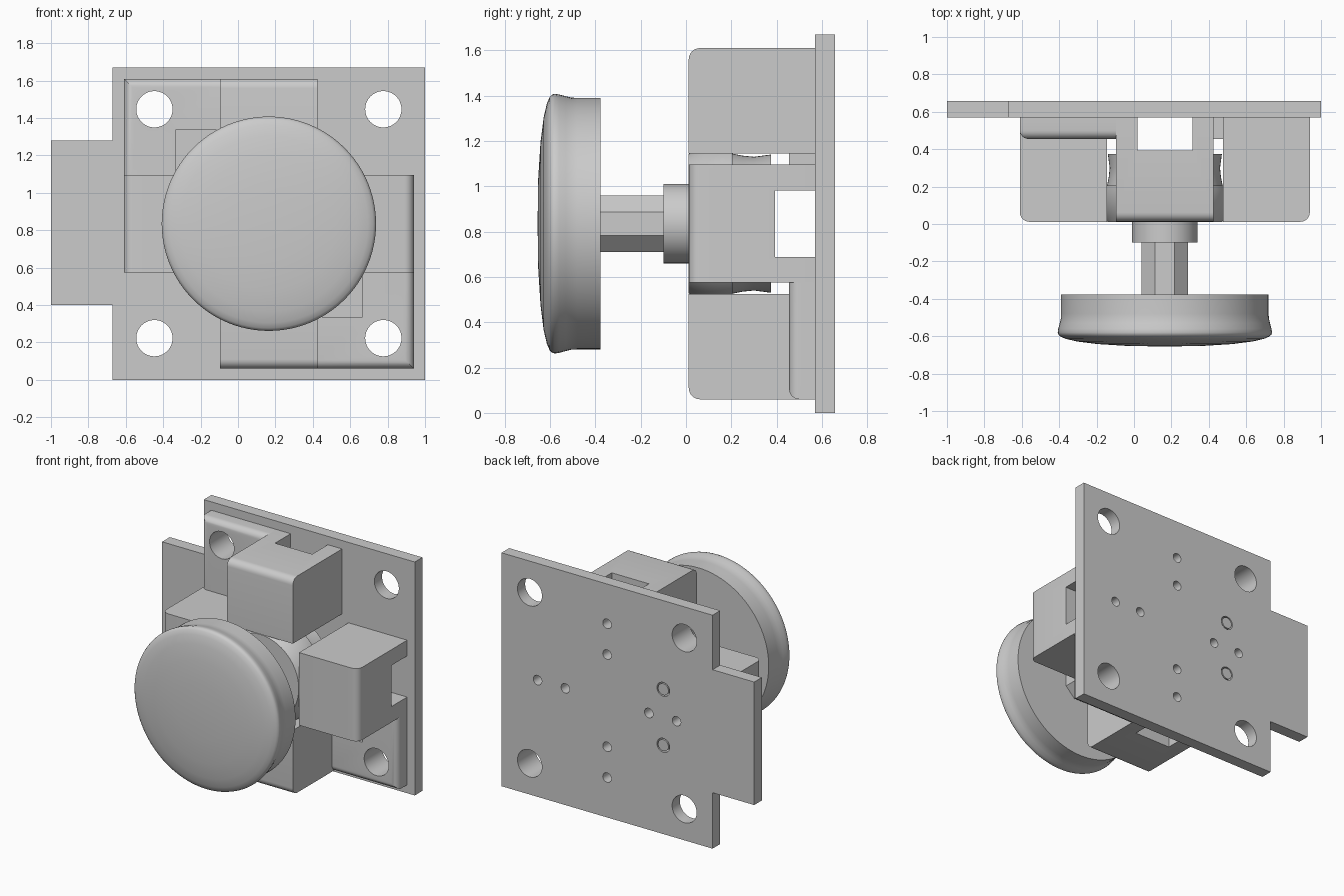
import bpy, bmesh, math
from mathutils import Vector, Matrix

if "Cube" in bpy.data.objects:
    bpy.data.objects.remove(bpy.data.objects["Cube"])

CX, CZ = 0.165, 0.835          # stick axis


def finish(name, bm, angle=30, loc=(CX, 0, CZ), turn=0):
    bmesh.ops.remove_doubles(bm, verts=bm.verts, dist=1e-5)
    bmesh.ops.recalc_face_normals(bm, faces=bm.faces)
    bmesh.ops.transform(bm, matrix=Matrix.Translation(loc) @ Matrix.Rotation(turn, 4, 'Y'), verts=bm.verts)
    me = bpy.data.meshes.new(name)
    bm.to_mesh(me)
    bm.free()
    ob = bpy.data.objects.new(name, me)
    bpy.context.collection.objects.link(ob)
    smooth(ob, angle)
    return ob


def smooth(ob, angle=30):
    bpy.ops.object.select_all(action='DESELECT')
    ob.select_set(True)
    bpy.context.view_layer.objects.active = ob
    bpy.ops.object.shade_smooth_by_angle(angle=math.radians(angle))


def prism(points, direction):
    bm = bmesh.new()
    face = bm.faces.new([bm.verts.new(p) for p in points])
    new = bmesh.ops.extrude_face_region(bm, geom=[face])['geom']
    bmesh.ops.translate(bm, vec=direction, verts=[v for v in new if isinstance(v, bmesh.types.BMVert)])
    return bm


def round_edges(bm, test, size):
    edges = [e for e in bm.edges if test(e.verts[0].co, e.verts[1].co)]
    bmesh.ops.bevel(bm, geom=edges, offset=size, segments=6, profile=0.5, affect='EDGES')


def lathe(profile, steps=64, bm=None, at=(0, 0)):
    bm = bm or bmesh.new()
    vs = [bm.verts.new((at[0] + r, y, at[1])) for r, y in profile]
    es = [bm.edges.new(p) for p in zip(vs, vs[1:])]
    bmesh.ops.spin(bm, geom=vs + es, cent=(at[0], 0, at[1]), axis=(0, 1, 0),
                   angle=2 * math.pi, steps=steps)
    return bm


def rod(r, y0, y1):
    return [(0, y0), (r, y0), (r, y1), (0, y1)]


def cut(ob, cutter):
    mod = ob.modifiers.new("holes", 'BOOLEAN')
    mod.operation, mod.solver, mod.object = 'DIFFERENCE', 'EXACT', cutter
    bpy.context.view_layer.objects.active = ob
    bpy.ops.object.modifier_apply(modifier=mod.name)
    smooth(ob)


def close(a, b):
    return abs(a - b) < 1e-4


# hole cutters
screw_bm, pin_bm = bmesh.new(), bmesh.new()
for sx in (-1, 1):
    for sz in (-1, 1):
        lathe(rod(0.097, 0.3, 0.8), 48, screw_bm, (sx * 0.612, sz * 0.612))
for d in (-0.55, -0.33, 0.33, 0.55):
    for at in ((d, 0), (0, d)):
        lathe(rod(0.034, 0.5, 0.8), 24, pin_bm, at)
for dz in (-0.2, 0.2):
    lathe(rod(0.05, 0.5, 0.8), 24, pin_bm, (-0.445, dz))
screw_cutter = finish("screw_hole_cutter", screw_bm)
pin_cutter = finish("pin_hole_cutter", pin_bm)

# circuit board with side tab
outline = [(-1, 0.4), (-0.67, 0.4), (-0.67, 0), (1, 0), (1, 1.67),
           (-0.67, 1.67), (-0.67, 1.28), (-1, 1.28)]
board = finish("board", prism([(x, 0.57, z) for x, z in outline], (0, 0.087, 0)), loc=(0, 0, 0))
cut(board, screw_cutter)
cut(board, pin_cutter)

# locating pegs in the board
for i, dz in enumerate((-0.2, 0.2)):
    finish(f"locating_peg_{i}", lathe(rod(0.041, 0.55, 0.657), 24), loc=(CX - 0.445, 0, CZ + dz))

# four housing arms with a channel against the board
section = [(-0.26, 0.012), (0.26, 0.012), (0.26, 0.57), (0.147, 0.57), (0.147, 0.393),
           (-0.147, 0.393), (-0.147, 0.57), (-0.26, 0.57)]
for k in range(4):
    bm = prism([(x, y, 0.31) for x, y in section], (0, 0, 0.465))
    round_edges(bm, lambda a, b: close(a.y, 0.012) and close(b.y, 0.012)
                and close(a.z, 0.775) and close(b.z, 0.775), 0.05)
    finish(f"housing_arm_{k}", bm, turn=k * math.pi / 2)

# two corner flanges
corner = [(-0.775, 0.26), (-0.5, 0.26), (-0.5, 0.5), (-0.26, 0.5), (-0.26, 0.775), (-0.775, 0.775)]
for k in range(2):
    bm = prism([(x, 0.455, z) for x, z in corner], (0, 0.115, 0))
    round_edges(bm, lambda a, b: close(a.y, 0.455) and close(b.y, 0.455)
                and (close(a.x, -0.775) and close(b.x, -0.775)
                     or close(a.z, 0.775) and close(b.z, 0.775)), 0.045)
    cut(finish(f"corner_flange_{k}", bm, turn=k * math.pi), screw_cutter)

# pivot dome and its core
dome = [(0, 0.012)]
for i in range(9):
    y = 0.012 + 0.193 * i / 8
    dome.append((math.sqrt(0.363 ** 2 - (0.205 - y) ** 2), y))
finish("pivot_dome", lathe(dome + [(0, 0.205)]))
finish("pivot_core", lathe([(0, 0.2), (0.31, 0.2), (0.3, 0.25), (0.295, 0.3), (0.305, 0.375), (0, 0.375)]))

# stick collar and octagonal shaft
finish("stick_collar", lathe(rod(0.175, -0.1, 0.02)))
finish("stick_shaft", lathe(rod(0.125 / math.cos(math.pi / 8), -0.4, -0.08), 8), turn=math.pi / 8)

# thumb cap
cap = [(0, -0.655), (0.2, -0.652), (0.36, -0.642), (0.47, -0.628), (0.53, -0.614), (0.558, -0.602),
       (0.569, -0.592), (0.573, -0.58), (0.57, -0.56), (0.562, -0.53), (0.556, -0.505),
       (0.555, -0.48), (0.555, -0.378), (0, -0.378)]
finish("thumb_cap", lathe(cap, 96), angle=40)

for cutter in (screw_cutter, pin_cutter):
    bpy.data.objects.remove(cutter)
